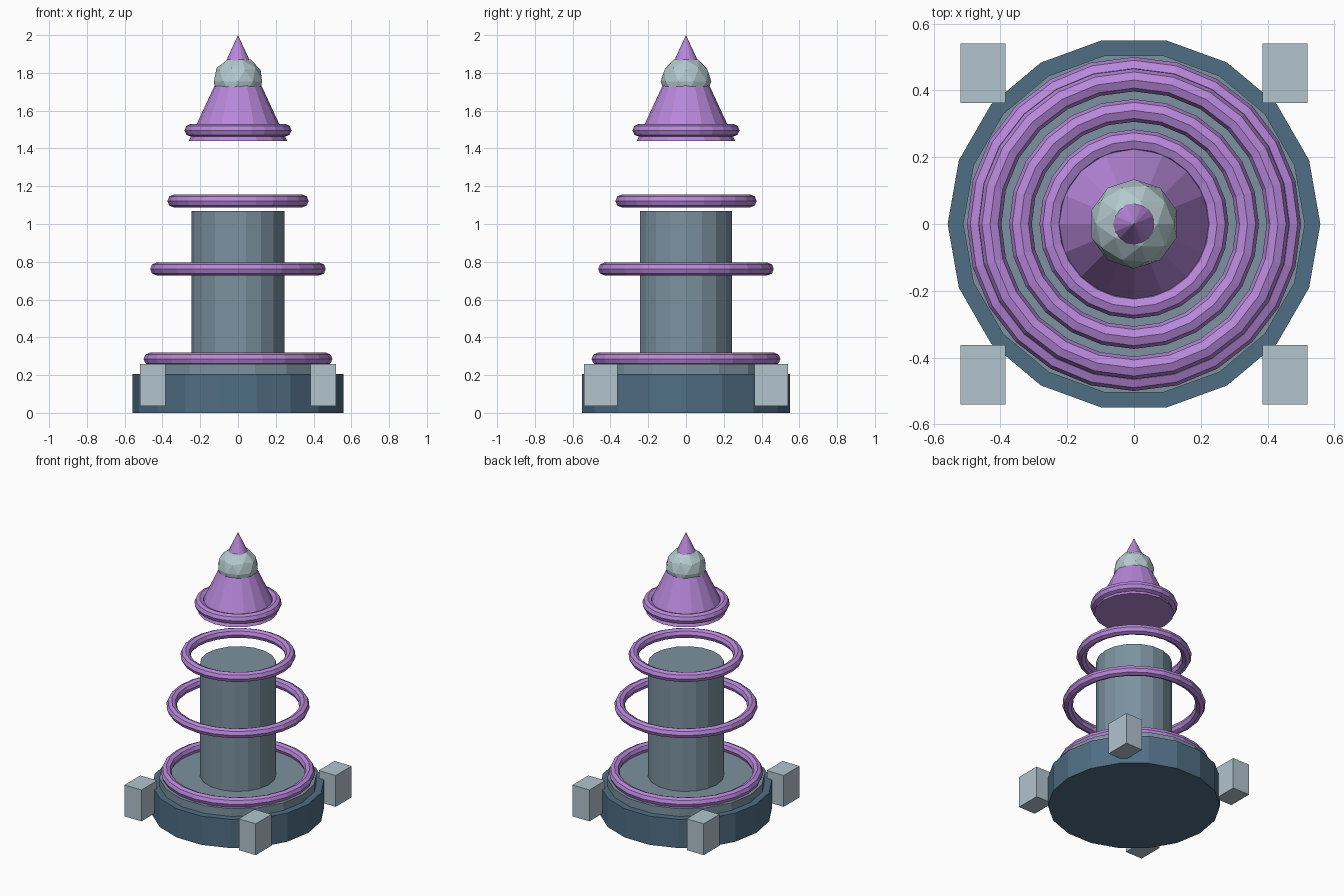
import bpy
from math import radians

cube = bpy.data.objects.get("Cube")
if cube:
    bpy.data.objects.remove(cube, do_unlink=True)


def linear(c):
    c /= 255
    return c / 12.92 if c <= 0.04045 else ((c + 0.055) / 1.055) ** 2.4


def material(name, *rgb):
    mat = bpy.data.materials.new(name)
    colour = [linear(c) for c in rgb] + [1]
    mat.diffuse_color = colour
    mat.use_nodes = True
    for node in mat.node_tree.nodes:
        if node.type == 'BSDF_PRINCIPLED':
            node.inputs["Base Color"].default_value = colour
    return mat


navy = material("dark slate blue", 80, 110, 132)
slate = material("slate grey", 124, 146, 160)
pale = material("pale blue grey", 178, 196, 206)
silver = material("pale silver", 180, 201, 206)
purple = material("purple", 184, 136, 219)


def finish(name, mat):
    obj = bpy.context.object
    obj.name = obj.data.name = name
    obj.data.materials.append(mat)
    return obj


def cylinder(name, radius, bottom, top, mat, sides=18):
    # Turned so that a corner points along +x
    bpy.ops.mesh.primitive_cylinder_add(
        vertices=sides, radius=radius, depth=top - bottom,
        location=(0, 0, (bottom + top) / 2), rotation=(0, 0, radians(90)))
    return finish(name, mat)


# Stepped base and central column
cylinder("base", 0.558, 0, 0.205, navy)
cylinder("base_step", 0.512, 0.2, 0.26, slate)
cylinder("column", 0.246, 0.25, 1.07, slate)

# Floating rings, shrinking upwards
TUBE = 0.034
rings = [("base_ring", 0.5, 0.285), ("lower_ring", 0.465, 0.762),
         ("upper_ring", 0.374, 1.122), ("roof_ring", 0.283, 1.496)]
for name, outer, z in rings:
    bpy.ops.mesh.primitive_torus_add(
        major_radius=outer - TUBE, minor_radius=TUBE,
        major_segments=24, minor_segments=8, location=(0, 0, z))
    finish(name, purple)

# Pointed roof passing through a faceted ball
bpy.ops.mesh.primitive_cone_add(vertices=16, radius1=0.26, radius2=0,
                                depth=0.56, location=(0, 0, 1.72))
finish("roof_cone", purple)
bpy.ops.mesh.primitive_ico_sphere_add(subdivisions=2, radius=0.134,
                                      location=(0, 0, 1.755))
finish("roof_ball", silver)

# Corner blocks around the base
for side, sx in (("left", 1), ("right", -1)):
    for end, sy in (("front", -1), ("back", 1)):
        bpy.ops.mesh.primitive_cube_add(
            size=1, location=(sx * 0.452, sy * 0.452, 0.148))
        block = finish(f"{end}_{side}_block", pale)
        block.scale = (0.134, 0.178, 0.224)
